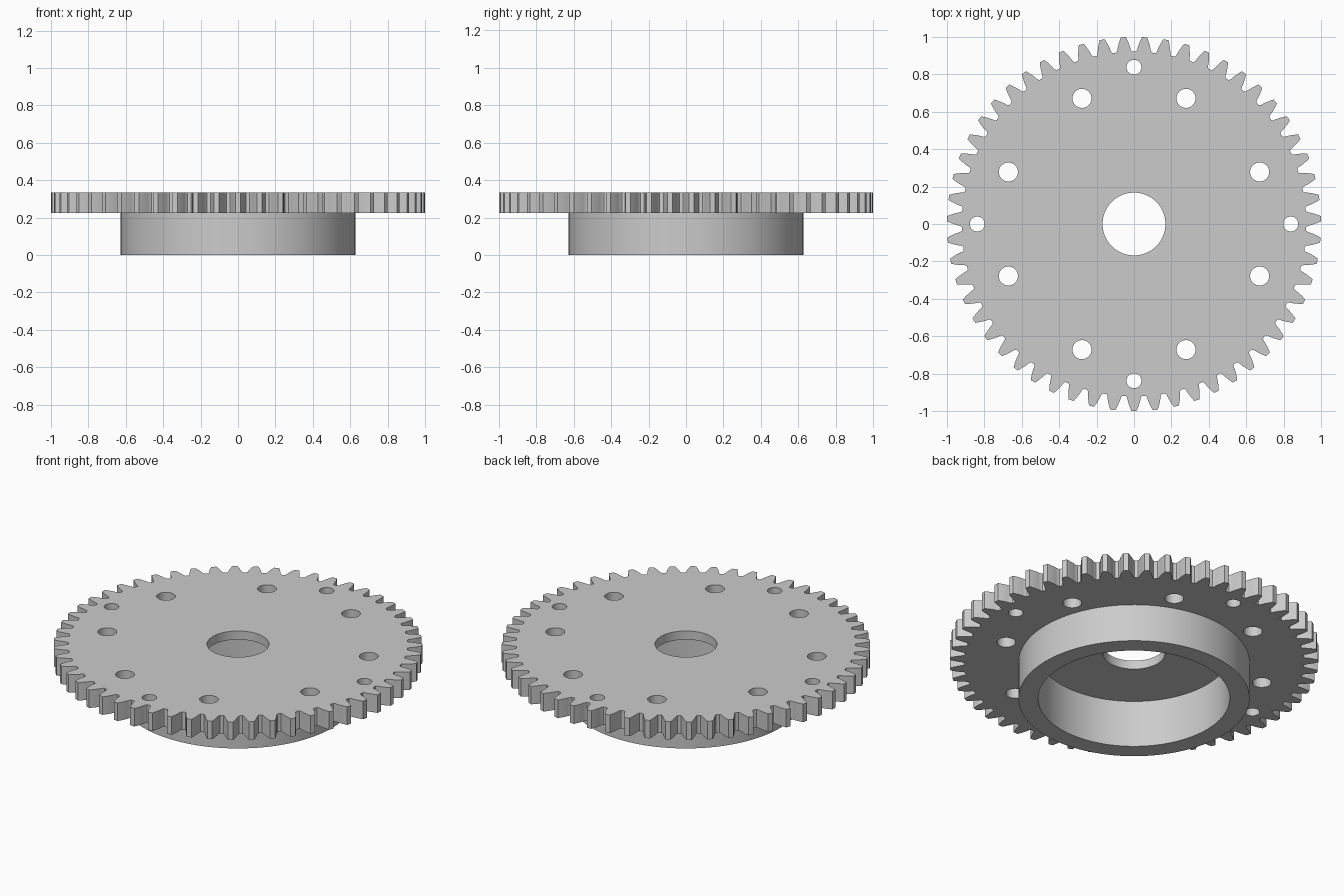
import bpy
import bmesh
from math import acos, cos, pi, radians, sin, tan

cube = bpy.data.objects.get("Cube")
if cube:
    bpy.data.objects.remove(cube)

TEETH = 55
TIP_R = 1.0
MODULE = 2 * TIP_R / (TEETH + 2)
PITCH_R = MODULE * TEETH / 2
ROOT_R = PITCH_R - 1.25 * MODULE
BASE_R = PITCH_R * cos(radians(20))
HUB_TOP, FLOOR, TOP = 0.225, 0.281, 0.333
HUB_R, POCKET_R, BORE_R = 0.627, 0.52, 0.168

steel = bpy.data.materials.new("grey_steel")
steel.use_nodes = True
grey = (0.60, 0.60, 0.60, 1)
steel.diffuse_color = grey
steel.node_tree.nodes["Principled BSDF"].inputs["Base Color"].default_value = grey


def make_object(name, bm):
    bmesh.ops.recalc_face_normals(bm, faces=bm.faces[:])
    mesh = bpy.data.meshes.new(name)
    bm.to_mesh(mesh)
    bm.free()
    mesh.materials.append(steel)
    obj = bpy.data.objects.new(name, mesh)
    bpy.context.collection.objects.link(obj)
    return obj


def prism(name, outline, z0, z1):
    bm = bmesh.new()
    face = bm.faces.new([bm.verts.new((x, y, z0)) for x, y in outline])
    top = bmesh.ops.extrude_face_region(bm, geom=[face], use_keep_orig=True)["geom"]
    verts = [v for v in top if isinstance(v, bmesh.types.BMVert)]
    bmesh.ops.translate(bm, verts=verts, vec=(0, 0, z1 - z0))
    return make_object(name, bm)


def circle(r, segments, cx=0, cy=0):
    return [(cx + r * cos(2 * pi * i / segments), cy + r * sin(2 * pi * i / segments))
            for i in range(segments)]


# Involute flank: half the tooth's angle at a given radius
def half_angle(r):
    def inv(a):
        return tan(a) - a
    return pi / (2 * TEETH) + inv(radians(20)) - inv(acos(BASE_R / r))


def gear_outline():
    radii = [ROOT_R + 0.008 + (TIP_R - ROOT_R - 0.008) * i / 4 for i in range(5)]
    flank = [(r, half_angle(r)) for r in radii]
    # Rounded foot of the flank
    flank.insert(0, (ROOT_R, half_angle(ROOT_R) + 0.005))
    tooth = [(r, -a) for r, a in flank] + [(r, a) for r, a in reversed(flank)]
    points = []
    for i in range(TEETH):
        mid = -pi / 2 + 2 * pi * i / TEETH
        points += [(r * cos(mid + a), r * sin(mid + a)) for r, a in tooth]
    return points


# Toothed plate
gear = prism("gear_plate", gear_outline(), HUB_TOP, TOP)

# Pocket, bore and bolt holes
cutters = [prism("pocket_cutter", circle(POCKET_R, 128), 0.1, FLOOR),
           prism("bore_cutter", circle(BORE_R, 64), 0.1, 0.5)]
for i in range(8):
    a = pi / 8 + i * pi / 4
    cutters.append(prism("bolt_cutter", circle(0.051, 40, 0.727 * cos(a), 0.727 * sin(a)), 0.1, 0.5))
for i in range(4):
    a = i * pi / 2
    cutters.append(prism("pin_cutter", circle(0.04, 32, 0.838 * cos(a), 0.838 * sin(a)), 0.1, 0.5))

for cutter in cutters:
    cutter.hide_render = True
    mod = gear.modifiers.new("cut", 'BOOLEAN')
    mod.operation = 'DIFFERENCE'
    mod.solver = 'EXACT'
    mod.object = cutter
    bpy.ops.object.select_all(action='DESELECT')
    bpy.context.view_layer.objects.active = gear
    gear.select_set(True)
    bpy.ops.object.modifier_apply(modifier=mod.name)
    bpy.data.objects.remove(cutter)

# Hub ring under the plate, open where it meets the plate
bm = bmesh.new()
profile = [(HUB_R, HUB_TOP), (HUB_R, 0), (POCKET_R, 0), (POCKET_R, HUB_TOP)]
verts = [bm.verts.new((x, 0, z)) for x, z in profile]
edges = [bm.edges.new(pair) for pair in zip(verts, verts[1:])]
bmesh.ops.spin(bm, geom=verts + edges, cent=(0, 0, 0), axis=(0, 0, 1),
               angle=2 * pi, steps=128, use_merge=True)
bmesh.ops.remove_doubles(bm, verts=bm.verts[:], dist=0.0001)
hub = make_object("hub_ring", bm)
# Make sure the ring's faces point out of the solid
if any(p.normal.z > 0.5 for p in hub.data.polygons):
    hub.data.flip_normals()

for obj in (gear, hub):
    bpy.ops.object.select_all(action='DESELECT')
    bpy.context.view_layer.objects.active = obj
    obj.select_set(True)
    bpy.ops.object.shade_smooth_by_angle(angle=radians(30))
